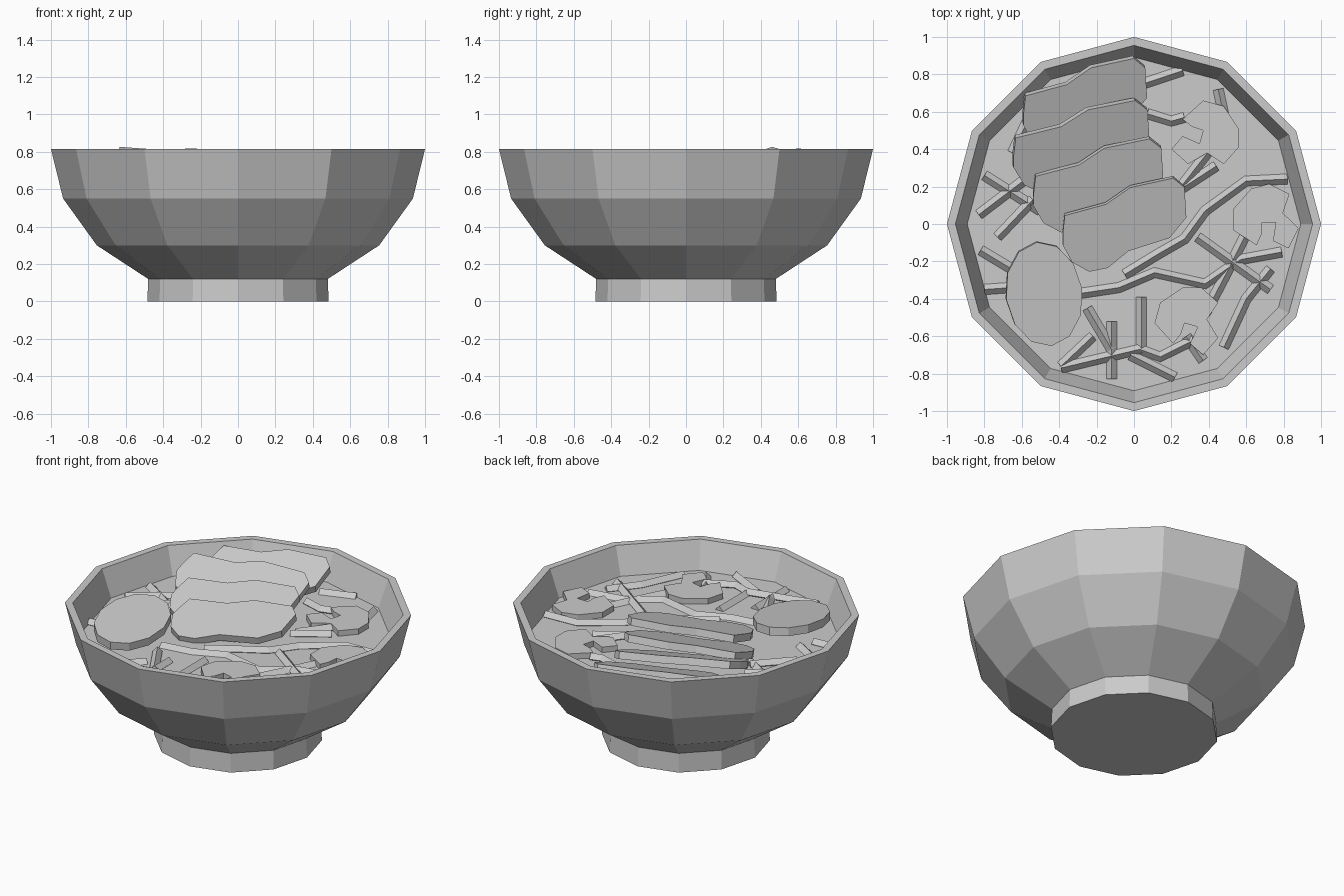
import bpy, bmesh
from math import sin, cos, pi, radians
from mathutils import Vector

if "Cube" in bpy.data.objects:
    bpy.data.objects.remove(bpy.data.objects["Cube"])

SIDES = 12
SOUP_Z = 0.645


def finish(name, bm):
    bmesh.ops.recalc_face_normals(bm, faces=bm.faces[:])
    me = bpy.data.meshes.new(name)
    bm.to_mesh(me)
    bm.free()
    ob = bpy.data.objects.new(name, me)
    bpy.context.collection.objects.link(ob)
    return ob


def lathe(name, profile):
    """Closed 12-sided turned shape, capped at both profile ends."""
    bm = bmesh.new()
    rings = [[bm.verts.new((r * cos(2 * pi * i / SIDES), r * sin(2 * pi * i / SIDES), z))
              for i in range(SIDES)] for r, z in profile]
    for a, b in zip(rings, rings[1:]):
        for i in range(SIDES):
            j = (i + 1) % SIDES
            bm.faces.new((a[i], a[j], b[j], b[i]))
    bm.faces.new(rings[0])
    bm.faces.new(rings[-1])
    return finish(name, bm)


def slab(name, outline, centre, z, slope, thick, turn=0, stretch=1):
    """Flat slice: outline on a sloping plane, thickened along its normal."""
    gx, gy = slope
    n = Vector((-gx, -gy, 1)).normalized()
    a = radians(turn)
    bm = bmesh.new()
    top = []
    for x, y in outline:
        x *= stretch
        px, py = x * cos(a) - y * sin(a), x * sin(a) + y * cos(a)
        top.append(Vector((centre[0] + px, centre[1] + py, z + gx * px + gy * py)))
    upper = [bm.verts.new(p) for p in top]
    lower = [bm.verts.new(p - n * thick) for p in top]
    bm.faces.new(upper)
    bm.faces.new(lower[::-1])
    for i in range(len(top)):
        j = (i + 1) % len(top)
        bm.faces.new((upper[i], lower[i], lower[j], upper[j]))
    return finish(name, bm)


def noodle(name, path, z):
    """Four-sided strand following a poly line."""
    cu = bpy.data.curves.new(name, 'CURVE')
    cu.dimensions = '3D'
    cu.bevel_depth = 0.028
    cu.bevel_resolution = 0
    cu.use_fill_caps = True
    sp = cu.splines.new('POLY')
    sp.points.add(len(path) - 1)
    for p, (x, y) in zip(sp.points, path):
        p.co = (x, y, z, 1)
    ob = bpy.data.objects.new(name, cu)
    bpy.context.collection.objects.link(ob)
    bpy.ops.object.select_all(action='DESELECT')
    ob.select_set(True)
    bpy.context.view_layer.objects.active = ob
    bpy.ops.object.convert(target='MESH')
    for f in bpy.context.object.data.polygons:
        f.use_smooth = False


# Bowl with foot, and the broth filling it
lathe("bowl", [(0.485, 0), (0.48, 0.115), (0.48, 0.12), (0.755, 0.30), (0.935, 0.55), (1, 0.815),
               (0.955, 0.815), (0.875, 0.60), (0.70, 0.34), (0.42, 0.17)])
lathe("broth", [(0.86, SOUP_Z - 0.05), (0.892, SOUP_Z)])

# Four overlapping meat slices, leaning forward
MEAT = [(-.33, -.04), (-.32, .05), (-.10, .11), (.03, .20), (.26, .25), (.32, .20), (.33, .04),
        (.24, -.07), (.02, -.14), (-.09, -.23), (-.19, -.25), (-.28, -.20), (-.33, -.11)]
for i, (c, z, slope, st) in enumerate([
        ((-.05, -.005), .738, (-.04, .27), 1), ((-.19, .205), .74, (-.06, .32), 1.05),
        ((-.28, .41), .752, (-.16, .36), 1.1), ((-.26, .635), .745, (-.12, .36), 1)]):
    slab(f"meat_slice_{i + 1}", MEAT, c, z, slope, 0.045, 0, st)

# Egg half
EGG = [(0.205 * cos(2 * pi * i / 12), 0.28 * sin(2 * pi * i / 12)) for i in range(12)]
slab("egg_half", EGG, (-.48, -.375), .768, (-.075, .107), 0.05, 8)

# Three notched leaves
LEAF = [(-.13, .07), (-.02, .17), (.09, .14), (.17, .02), (.17, -.08), (.09, -.17), (0, -.11),
        (-.10, -.17), (-.19, -.09), (-.13, -.02), (-.04, -.06), (-.02, .01), (-.08, .03)]
for i, (c, turn) in enumerate([((.39, .49), 0), ((.69, .03), 105), ((.28, -.51), 90)]):
    slab(f"leaf_{i + 1}", LEAF, c, .682, (0, 0), 0.035, turn, 1.0)

# Noodles, half sunk in the broth
LONG = [
    [(-.28, -.37), (-.08, -.34), (.11, -.26), (.38, -.32), (.57, -.19), (.79, -.15)],
    [(-.05, -.27), (.13, -.16), (.27, -.08), (.38, .07), (.60, .23), (.82, .24)],
    [(-.39, -.77), (.03, -.67), (.14, -.71), (.32, -.62)],
    [(.60, -.05), (.49, -.27), (.38, -.48)],
    [(.73, -.24), (.60, -.40), (.48, -.66)],
    [(.07, .59), (.20, .55), (.27, .57)],
]
SHORT = [
    [(-.80, .26), (-.50, .07)], [(-.83, .05), (-.58, .24)], [(-.73, -.07), (-.54, .13)],
    [(-.82, -.14), (-.62, -.26)], [(-.80, -.35), (-.66, -.34)], [(.34, -.07), (.73, -.35)],
    [(.04, -.39), (.04, -.69)], [(-.12, -.52), (-.12, -.83)], [(-.25, -.45), (-.12, -.67)],
    [(-.39, -.76), (-.22, -.60)], [(.24, .18), (.44, .31)], [(.26, .21), (.40, .39)],
    [(.05, .75), (.26, .82)], [(.45, .72), (.48, .58)], [(-.02, -.70), (.22, -.82)],
    [(.28, -.60), (.37, -.73)], [(-.65, .38), (-.57, .55)],
]
for i, path in enumerate(LONG + SHORT):
    noodle(f"noodle_{i + 1}", path, SOUP_Z + 0.004 * (i % 3))
